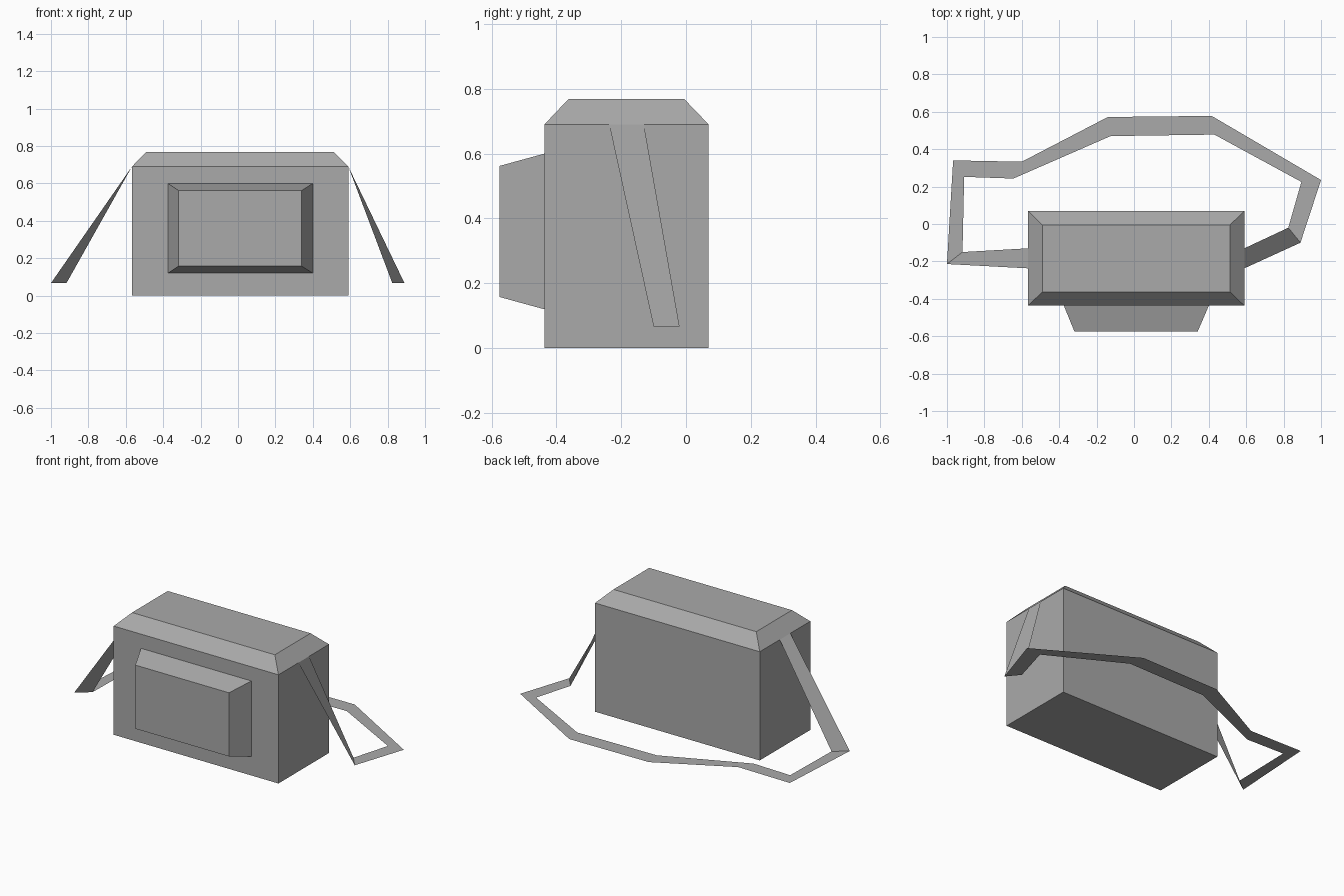
import bpy
import bmesh

cube = bpy.data.objects.get("Cube")
if cube:
    bpy.data.objects.remove(cube, do_unlink=True)

# Single grey fabric colour
fabric = bpy.data.materials.new("grey_fabric")
fabric.use_nodes = True
grey = (0.4, 0.4, 0.4, 1)
fabric.diffuse_color = grey
fabric.node_tree.nodes["Principled BSDF"].inputs["Base Color"].default_value = grey


def finish(bm, name):
    mesh = bpy.data.meshes.new(name)
    bm.to_mesh(mesh)
    bm.free()
    mesh.materials.append(fabric)
    obj = bpy.data.objects.new(name, mesh)
    bpy.context.collection.objects.link(obj)
    return obj


def loft(name, rings, cap_start=True):
    """Join matching rings of points with quads and cap the ends."""
    bm = bmesh.new()
    loops = [[bm.verts.new(p) for p in ring] for ring in rings]
    for a, b in zip(loops, loops[1:]):
        n = len(a)
        for i in range(n):
            j = (i + 1) % n
            bm.faces.new((a[i], a[j], b[j], b[i]))
    if cap_start:
        bm.faces.new(loops[0][::-1])
    bm.faces.new(loops[-1])
    return finish(bm, name)


def rect(u0, u1, v0, v1):
    return [(u0, v0), (u1, v0), (u1, v1), (u0, v1)]


# Bag body with a bevelled lid
base = rect(-0.567, 0.59, -0.437, 0.07)
lid = rect(-0.49, 0.513, -0.363, -0.005)
loft("bag_body", [[(x, y, z) for x, y in outline]
                  for outline, z in ((base, 0), (base, 0.69), (lid, 0.768))])

# Tapered front pocket, open where it meets the body
back = rect(-0.375, 0.4, 0.12, 0.6)
front = rect(-0.318, 0.34, 0.158, 0.562)
loft("front_pocket", [[(x, y, z) for x, z in outline]
                      for outline, y in ((back, -0.437), (front, -0.576))],
     cap_start=False)

# Flat strap: pairs of outer and inner points, trailing on the ground behind
TOP, LOW = 0.69, 0.067
path = [
    ((0.59, -0.237), (0.59, -0.13), TOP),
    ((0.89, -0.1), (0.825, -0.02), LOW),
    ((1.0, 0.235), (0.895, 0.225), LOW),
    ((0.415, 0.578), (0.43, 0.478), LOW),
    ((-0.14, 0.572), (-0.125, 0.47), LOW),
    ((-0.6, 0.333), (-0.645, 0.243), LOW),
    ((-0.967, 0.34), (-0.908, 0.252), LOW),
    ((-1.0, -0.214), (-0.917, -0.15), LOW),
    ((-0.567, -0.237), (-0.567, -0.13), TOP),
]
bm = bmesh.new()
pairs = [(bm.verts.new((*o, z)), bm.verts.new((*i, z))) for o, i, z in path]
for (a, b), (c, d) in zip(pairs, pairs[1:]):
    bm.faces.new((a, c, d, b))
finish(bm, "shoulder_strap")
